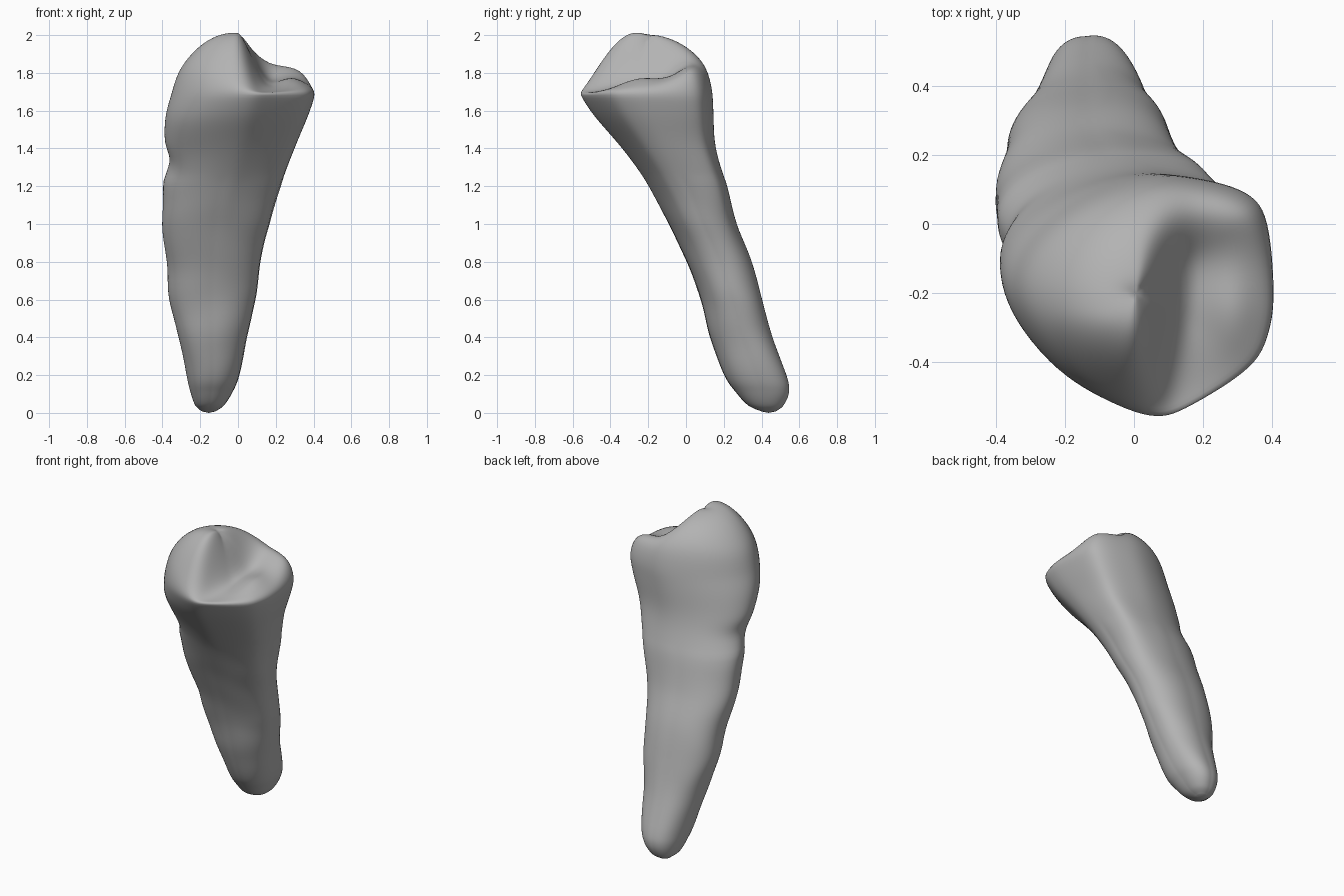
import bpy, bmesh, math
from mathutils import noise, Vector

cube = bpy.data.objects.get("Cube")
if cube:
    bpy.data.objects.remove(cube)

# Bounds of the body by height: z, left-right limits, front-back limits
LEVELS = [
    (0.008, -0.19, -0.12, 0.40, 0.475),
    (0.04, -0.225, -0.075, 0.33, 0.515),
    (0.11, -0.25, -0.03, 0.265, 0.543),
    (0.20, -0.27, 0.005, 0.205, 0.53),
    (0.40, -0.31, 0.045, 0.13, 0.455),
    (0.60, -0.36, 0.09, 0.08, 0.40),
    (0.80, -0.375, 0.115, 0.005, 0.345),
    (1.00, -0.40, 0.165, -0.09, 0.265),
    (1.20, -0.397, 0.22, -0.20, 0.215),
    (1.34, -0.393, 0.275, -0.295, 0.17),
    (1.45, -0.396, 0.32, -0.385, 0.15),
    (1.58, -0.39, 0.375, -0.50, 0.145),
    (1.70, -0.355, 0.415, -0.578, 0.14),
]
# Crown outline seen from above, anticlockwise from the +x side
CROWN = [(0.40, -0.18), (0.38, 0.02), (0.32, 0.10), (0.18, 0.14), (0.02, 0.15),
         (-0.18, 0.09), (-0.33, -0.02), (-0.395, -0.15), (-0.36, -0.28),
         (-0.25, -0.41), (-0.1, -0.50), (0.04, -0.545), (0.15, -0.51),
         (0.33, -0.40), (0.385, -0.30)]
SEGMENTS, CAP_RINGS, STEPS = 90, 24, 6


def spline(a, b, c, d, t):
    """Catmull-Rom blend of four tuples."""
    return tuple(0.5 * (2*q + (r - p)*t + (2*p - 5*q + 4*r - s)*t*t
                        + (3*q - p - 3*r + s)*t**3)
                 for p, q, r, s in zip(a, b, c, d))


def smooth(lo, hi, v):
    t = min(1, max(0, (v - lo) / (hi - lo)))
    return t * t * (3 - 2 * t)


def bell(v, middle, width):
    return math.exp(-((v - middle) / width) ** 2)


def crown_shape():
    """Crown outline scaled to the unit square."""
    n, pts = len(CROWN), []
    for i in range(n):
        for k in range(SEGMENTS // n):
            x, y = spline(*(CROWN[(i + j) % n] for j in (-1, 0, 1, 2)),
                          k * n / SEGMENTS)
            pts.append((x / 0.4, (y + 0.2) / 0.35))
    return pts


def root_point(p):
    """Rounded outline point in the same direction."""
    a = math.atan2(p[1], p[0])
    c, s = math.cos(a), math.sin(a)
    r = (abs(c)**2.15 + abs(s)**2.15) ** (-1 / 2.15)
    return r * c, r * s


def chewing_height(x, y):
    """Tall cusp on one side, slanted groove and low cusp on the other."""
    tall = 2.02 - 1.0 * (x + 0.02)**2 - 0.15 * max(0, y + 0.28)
    tall -= 3.0 * max(0, -0.26 - y) ** 2
    low = 1.74 + 0.15 * (y + 0.2) + 0.08 * smooth(-0.14, 0.05, y)
    low += 0.045 * bell(x, 0.29, 0.08) * bell(y, -0.25, 0.14)
    slant = x - 0.12 * (y + 0.3)
    f = smooth(-0.01, 0.16, slant)
    return tall + (low - tall) * f, f


shape = crown_shape()
bm = bmesh.new()
rings = []

# Root and crown walls
last = len(LEVELS) - 1
for i in range(last):
    quad = [LEVELS[min(last, max(0, i + j))] for j in (-1, 0, 1, 2)]
    for k in range(STEPS + (i == last - 1)):
        z, x0, x1, y0, y1 = spline(*quad, k / STEPS)
        mix = smooth(0.8, 1.6, z)
        ripple = 0.02 * (1 - smooth(1.1, 1.5, z)) * smooth(0, 0.3, z)
        ring = []
        for p in shape:
            q = root_point(p)
            u, v = (q[j] + (p[j] - q[j]) * mix for j in (0, 1))
            swell = 1 + ripple * noise.noise(Vector((u * 1.2, v * 1.2, z * 6)))
            # fuller diagonal on the root, low bulge on the crown
            swell += 0.15 * max(0, u * v) * (1 - smooth(1.15, 1.5, z))
            swell += 0.12 * max(0, min(-u, -v)) * bell(z, 1.5, 0.13)
            # dent at the neck under the tall cusp
            neck = 1.34 + 0.12 * min(0, v)
            dent = 0.035 * bell(z, neck, 0.055) * max(0, -u) ** 3
            ring.append(bm.verts.new((
                (x0 + x1) / 2 + u * swell * (x1 - x0) / 2 + dent,
                (y0 + y1) / 2 + v * swell * (y1 - y0) / 2, z)))
        rings.append(ring)

# Chewing surface
base, cx, cy = [v.co.copy() for v in rings[-1]], 0.0, -0.2
for k in range(1, CAP_RINGS):
    s = (1 - k / CAP_RINGS) ** 0.8
    ring = []
    for b in base:
        x, y = cx + (b.x - cx) * s, cy + (b.y - cy) * s
        h, f = chewing_height(x, y)
        z = b.z + (h - b.z) * math.sqrt(1 - s ** (2.7 + 4 * f))
        ring.append(bm.verts.new((x, y, z)))
    rings.append(ring)

for a, b in zip(rings, rings[1:]):
    for i in range(SEGMENTS):
        j = (i + 1) % SEGMENTS
        bm.faces.new((a[i], a[j], b[j], b[i]))

# Close both ends: rounded root tip and middle of the chewing surface
tip = bm.verts.new((-0.155, 0.437, 0.0))
top = bm.verts.new((cx, cy, chewing_height(cx, cy)[0]))
for i in range(SEGMENTS):
    j = (i + 1) % SEGMENTS
    bm.faces.new((tip, rings[0][j], rings[0][i]))
    bm.faces.new((top, rings[-1][i], rings[-1][j]))

# Soften the crown and its rim
crown = [v for v in bm.verts if v.co.z > 1.25]
for _ in range(10):
    bmesh.ops.smooth_vert(bm, verts=crown, factor=0.5,
                          use_axis_x=True, use_axis_y=True, use_axis_z=True)
bmesh.ops.recalc_face_normals(bm, faces=bm.faces)

mesh = bpy.data.meshes.new("tooth")
bm.to_mesh(mesh)
bm.free()
tooth = bpy.data.objects.new("tooth", mesh)
bpy.context.collection.objects.link(tooth)

grey = bpy.data.materials.new("plain grey")
grey.use_nodes = True
colour = (0.45, 0.45, 0.45, 1)
grey.diffuse_color = colour
grey.node_tree.nodes["Principled BSDF"].inputs["Base Color"].default_value = colour
mesh.materials.append(grey)

bpy.context.view_layer.objects.active = tooth
tooth.select_set(True)
bpy.ops.object.shade_smooth_by_angle(angle=math.radians(60))
